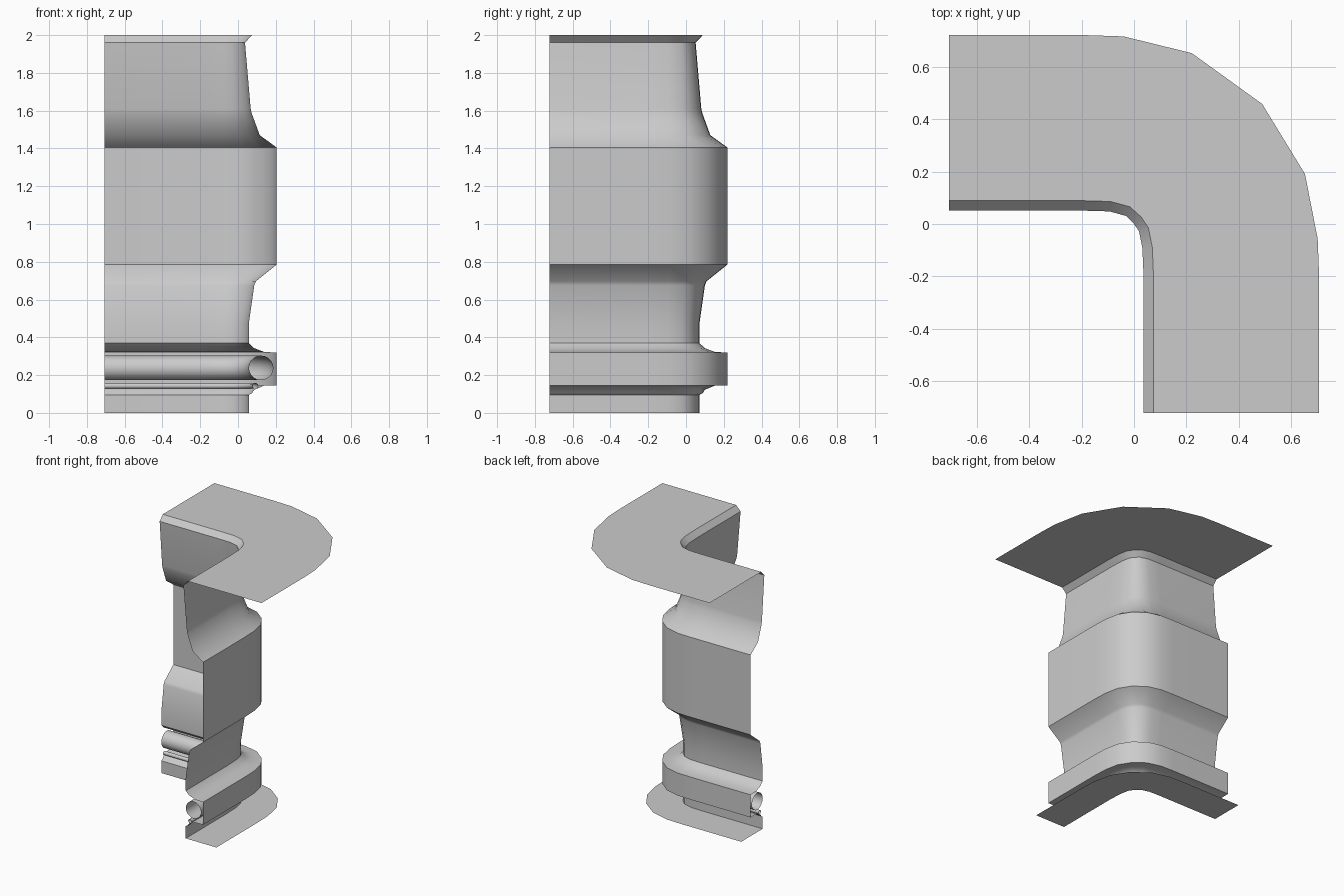
import bpy, math

if "Cube" in bpy.data.objects:
    bpy.data.objects.remove(bpy.data.objects["Cube"])

# Corner path in plan: x, y, and normal angle measured from +y toward +x
PATH = [(-0.708, 0.089, 0), (-0.19, 0.089, 0), (-0.09, 0.086, 4.6),
        (-0.016, 0.066, 22), (0.027, 0.027, 47), (0.055, -0.015, 71),
        (0.07, -0.09, 87), (0.075, -0.21, 90), (0.075, -0.722, 90)]
X0 = 0.075  # profile x that lies exactly on the path


def sweep(name, profile, closed=False):
    """Sweep an (x, z) profile around the corner path."""
    n = len(profile)
    verts, faces = [], []
    for px, py, a in PATH:
        nx, ny = math.sin(math.radians(a)), math.cos(math.radians(a))
        verts += [(px + nx * (x - X0), py + ny * (x - X0), z) for x, z in profile]
    for i in range(len(PATH) - 1):
        for j in range(n if closed else n - 1):
            k = (j + 1) % n
            faces.append((i * n + j, i * n + k, (i + 1) * n + k, (i + 1) * n + j))
    me = bpy.data.meshes.new(name)
    me.from_pydata(verts, [], faces)
    ob = bpy.data.objects.new(name, me)
    bpy.context.collection.objects.link(ob)
    bpy.ops.object.select_all(action='DESELECT')
    ob.select_set(True)
    bpy.context.view_layer.objects.active = ob
    bpy.ops.object.shade_smooth_by_angle(angle=math.radians(42))
    return ob


def tube(name, x, z, r, sides):
    ring = [(x + r * math.cos(2 * math.pi * i / sides),
             z - r * math.sin(2 * math.pi * i / sides)) for i in range(sides)]
    return sweep(name, ring[::-1], closed=True)


# Flat floor strip and plinth
sweep("base_plate", [(0.32, 0), (0.057, 0)])
sweep("plinth", [(0.057, 0), (0.057, 0.095)])
# Projecting lower band with sloped ledges
sweep("lower_band", [(0.057, 0.095), (0.075, 0.105), (0.085, 0.122), (0.14, 0.145),
                     (0.205, 0.145), (0.205, 0.32), (0.14, 0.322),
                     (0.085, 0.343), (0.057, 0.37)])
# Waist flaring out to the main panel
sweep("waist", [(0.057, 0.37), (0.057, 0.47), (0.086, 0.675), (0.095, 0.697),
                (0.205, 0.785)])
# Main panel
sweep("main_panel", [(0.205, 0.785), (0.205, 1.405)])
# Tapered neck
sweep("neck", [(0.205, 1.405), (0.115, 1.47), (0.073, 1.585), (0.067, 1.61),
               (0.037, 1.96)])
# Top lip and wide flat overhang
sweep("top_lip", [(0.037, 1.96), (0.075, 2.0)])
sweep("top_plate", [(0.075, 2.0), (0.708, 2.0)])
# Open pipe and small bead running inside the lower band
tube("pipe", 0.123, 0.238, 0.065, 20)
tube("bead", 0.093, 0.143, 0.015, 10)
